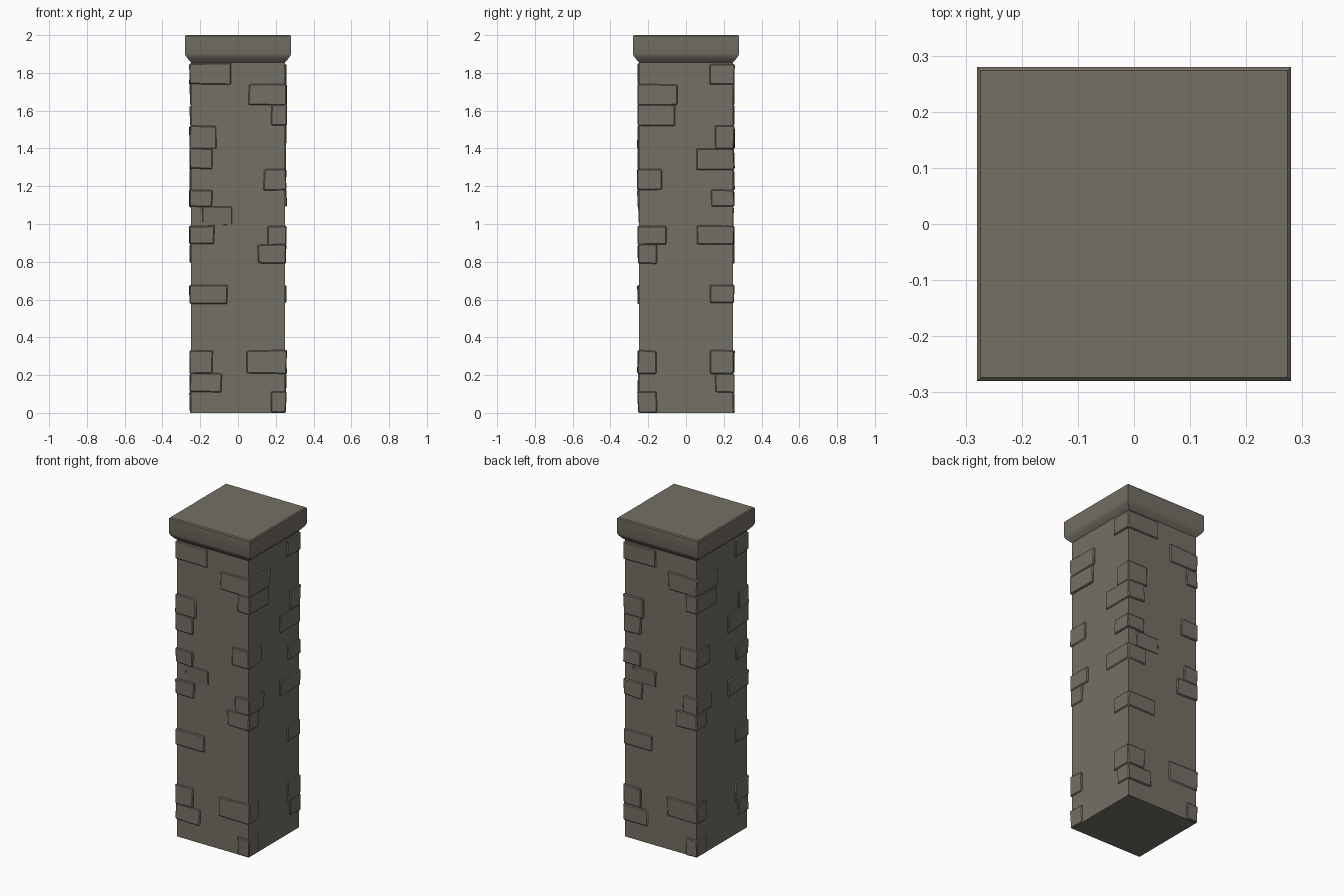
import bpy, bmesh, random
from mathutils import Vector

if "Cube" in bpy.data.objects:
    bpy.data.objects.remove(bpy.data.objects["Cube"])

random.seed(7)
stone = bpy.data.materials.new("weathered stone")
stone.diffuse_color = (0.175, 0.16, 0.13, 1)
stone.use_nodes = True
stone.node_tree.nodes["Principled BSDF"].inputs["Base Color"].default_value = stone.diffuse_color


def finish(name, bm):
    bmesh.ops.recalc_face_normals(bm, faces=bm.faces[:])
    mesh = bpy.data.meshes.new(name)
    bm.to_mesh(mesh)
    bm.free()
    mesh.materials.append(stone)
    ob = bpy.data.objects.new(name, mesh)
    bpy.context.collection.objects.link(ob)
    bpy.ops.object.select_all(action='DESELECT')
    ob.select_set(True)
    bpy.context.view_layer.objects.active = ob
    bpy.ops.object.shade_smooth_by_angle(angle=0.6)
    return ob


def stacked_squares(name, profile):
    """Square column from (half width, height) pairs."""
    bm = bmesh.new()
    rings = [[bm.verts.new((sx * h, sy * h, z)) for sx, sy in
              ((-1, -1), (1, -1), (1, 1), (-1, 1))] for h, z in profile]
    for a, b in zip(rings, rings[1:]):
        for i in range(4):
            j = (i + 1) % 4
            bm.faces.new((a[i], a[j], b[j], b[i]))
    bm.faces.new(rings[0][::-1])
    bm.faces.new(rings[-1])
    return finish(name, bm)


def add_brick(bm, x0, x1, y0, y1, z0, z1):
    """Slightly crooked block with chipped (bevelled) edges."""
    part = bmesh.new()
    bmesh.ops.create_cube(part, size=1)
    for v in part.verts:
        t = v.co + Vector((0.5, 0.5, 0.5))
        v.co = Vector((x0 + t.x * (x1 - x0), y0 + t.y * (y1 - y0), z0 + t.z * (z1 - z0)))
        v.co += Vector((random.uniform(-.003, .003), random.uniform(-.003, .003),
                        random.uniform(-.004, .004)))
        v.co.z = max(v.co.z, 0)
    bmesh.ops.bevel(part, geom=part.edges[:], offset=0.005, segments=1, affect='EDGES')
    tmp = bpy.data.meshes.new("tmp")
    part.to_mesh(tmp)
    part.free()
    bm.from_mesh(tmp)
    bpy.data.meshes.remove(tmp)


# Shaft and cap
stacked_squares("shaft", [(0.248, 0), (0.248, 1.87)])
stacked_squares("cap", [(0.247, 1.855), (0.254, 1.862), (0.266, 1.875), (0.276, 1.889),
                        (0.28, 1.9), (0.28, 1.994), (0.274, 2.0)])

# Raised bricks, laid in courses
courses = [0, .11, .21, .33, .44, .58, .68, .79, .89, .99, 1.09, 1.18, 1.29, 1.40,
           1.52, 1.63, 1.74, 1.85]
R = 0.256
# corner bricks: course, length along x, length along y
corner_a = [(16, .22, .13), (13, .14, .10), (12, .12, .20), (10, .12, .12), (8, .13, .20),
            (5, .20, .13), (2, .12, .13), (1, .17, .10)]
corner_b = [(15, .20, .21), (14, .08, .20), (11, .12, .13), (8, .10, .15), (7, .15, .10),
            (2, .21, .10), (0, .08, .10)]
bm = bmesh.new()
for s in (1, -1):  # half-turn symmetry
    for sx, sy, bricks in ((-s, -s, corner_a), (s, -s, corner_b)):
        for c, lx, ly in bricks:
            xs = sorted((sx * R, sx * (R - lx)))
            ys = sorted((sy * R, sy * (R - ly)))
            add_brick(bm, *xs, *ys, courses[c], courses[c + 1])
finish("corner_bricks", bm)

# Single bricks in the middle of the front and back faces
bm = bmesh.new()
for s in (1, -1):
    for c, a, b in ((9, -.19, -.03),):
        xs = sorted((s * a, s * b))
        ys = sorted((-s * 0.252, -s * 0.2))
        add_brick(bm, *xs, *ys, courses[c], courses[c + 1])
finish("face_bricks", bm)
